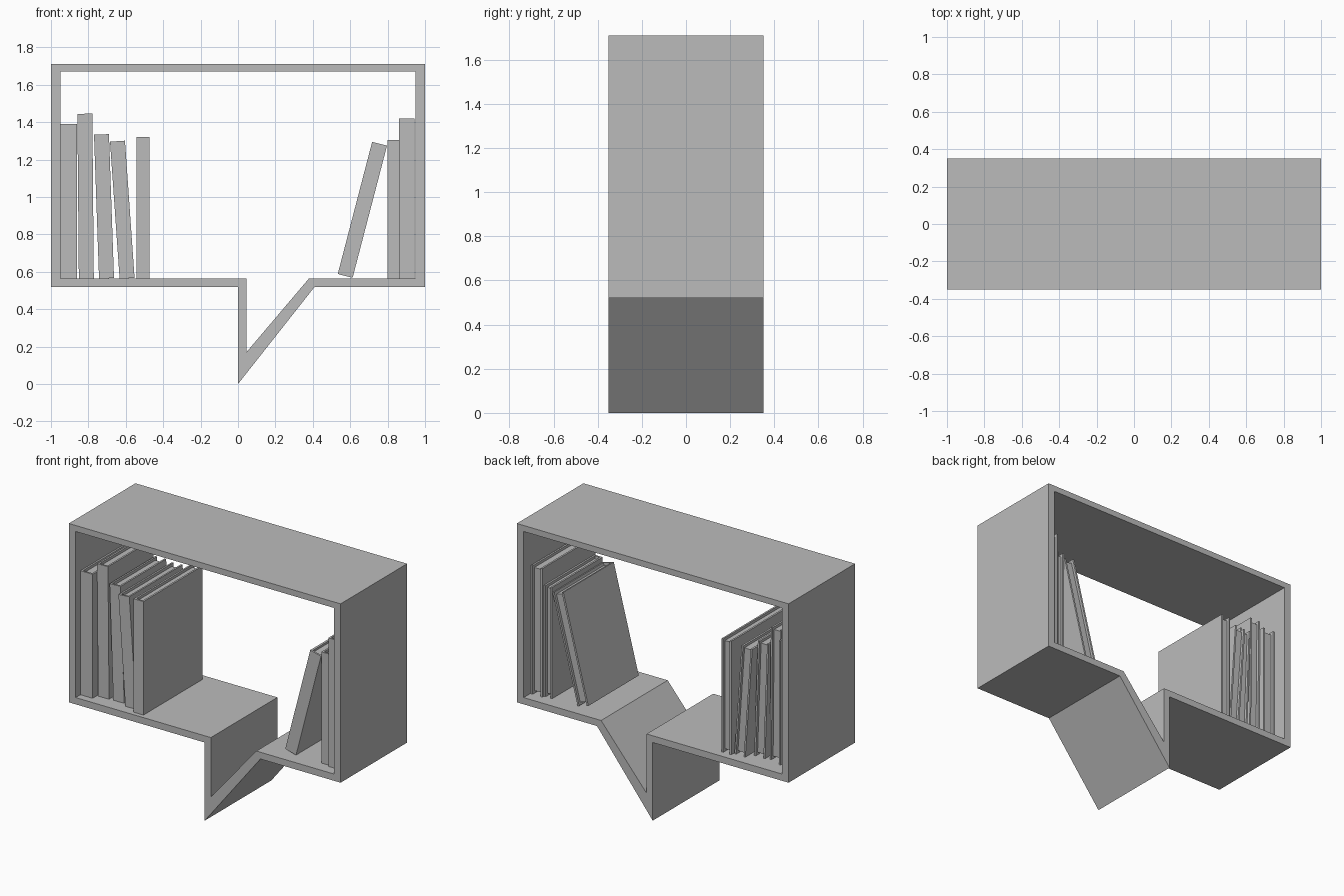
import bpy
import bmesh
from math import radians
from mathutils import Matrix, Vector

cube = bpy.data.objects.get("Cube")
if cube:
    bpy.data.objects.remove(cube, do_unlink=True)

grey = bpy.data.materials.new("plain grey")
grey.use_nodes = True
grey.diffuse_color = (0.5, 0.5, 0.5, 1)
grey.node_tree.nodes["Principled BSDF"].inputs["Base Color"].default_value = (0.5, 0.5, 0.5, 1)


def finish(name, bm):
    bmesh.ops.recalc_face_normals(bm, faces=bm.faces)
    mesh = bpy.data.meshes.new(name)
    bm.to_mesh(mesh)
    bm.free()
    mesh.materials.append(grey)
    obj = bpy.data.objects.new(name, mesh)
    bpy.context.collection.objects.link(obj)
    return obj


def add_box(bm, low, high):
    low, high = Vector(low), Vector(high)
    size = Matrix.Diagonal((*(high - low), 1))
    bmesh.ops.create_cube(bm, size=1, matrix=Matrix.Translation((low + high) / 2) @ size)


# Speech-bubble frame: a ring between two matching outlines, extruded in depth
DEPTH = 0.35
outer = [(-1, 0.52), (0, 0.52), (0, 0), (0.41, 0.52), (1, 0.52), (1, 1.71), (-1, 1.71)]
inner = [(-0.95, 0.565), (0.045, 0.565), (0.045, 0.17), (0.38, 0.565),
         (0.95, 0.565), (0.95, 1.67), (-0.95, 1.67)]
bm = bmesh.new()
outside = [bm.verts.new((x, -DEPTH, z)) for x, z in outer]
inside = [bm.verts.new((x, -DEPTH, z)) for x, z in inner]
for i in range(len(outer)):
    j = (i + 1) % len(outer)
    bm.faces.new((outside[i], outside[j], inside[j], inside[i]))
ring = bmesh.ops.extrude_face_region(bm, geom=bm.faces[:], use_keep_orig=True)
moved = [g for g in ring["geom"] if isinstance(g, bmesh.types.BMVert)]
bmesh.ops.translate(bm, verts=moved, vec=(0, 2 * DEPTH, 0))
finish("bubble_shelf", bm)


# Book: spine at the front, two cover boards, and a recessed page block
def book(name, x, width, height, front, back, lean=0.0, base=0.565):
    board, recess = 0.012, 0.018
    half = width / 2
    bm = bmesh.new()
    add_box(bm, (-half, front, 0), (half, front + board, height))
    for side in (-1, 1):
        edges = sorted((side * half, side * (half - board)))
        add_box(bm, (edges[0], front + board, 0), (edges[1], back, height))
    add_box(bm, (board - half, front + board, recess),
            (half - board, back - recess, height - recess))
    obj = finish(name, bm)
    obj.location = (x, 0, base)
    obj.rotation_euler.y = radians(lean)


# Books on the right half of the shelf
book("right_book_1", -0.905, 0.09, 0.825, -0.30, 0.25)
book("right_book_2", -0.811, 0.08, 0.88, -0.255, 0.22, -0.5)
book("right_book_3", -0.703, 0.08, 0.77, -0.25, 0.23, -2)
book("right_book_4", -0.593, 0.08, 0.735, -0.28, 0.28, -4)
book("right_book_5", -0.508, 0.072, 0.755, -0.32, 0.30)

# Books on the left half of the shelf
book("left_leaning_book", 0.573, 0.082, 0.73, -0.265, 0.265, 14.6, 0.578)
book("left_book_2", 0.83, 0.06, 0.74, -0.265, 0.265)
book("left_book_1", 0.903, 0.083, 0.855, -0.28, 0.28)
